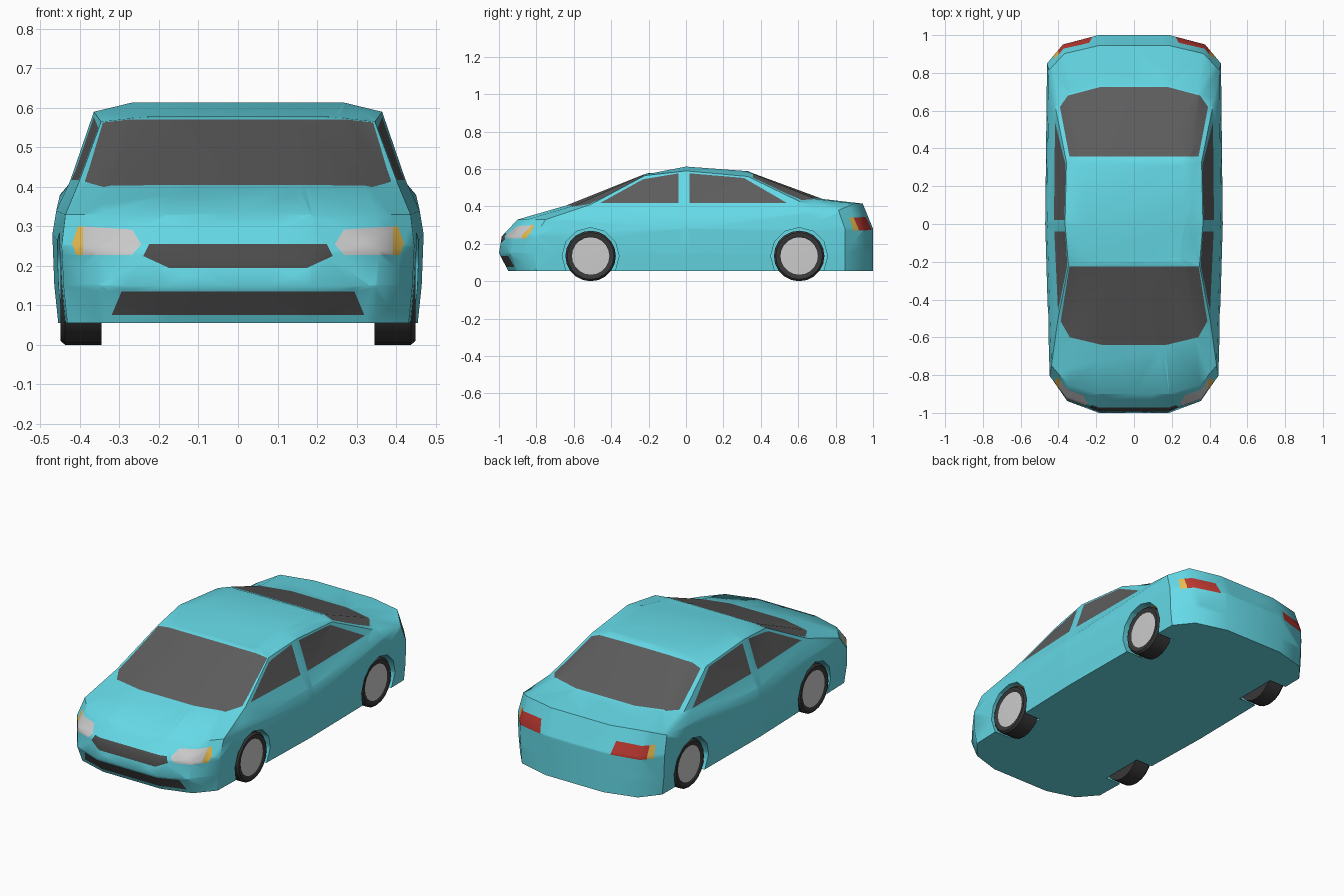
import bpy, bmesh, math
from mathutils import Vector, Matrix

if "Cube" in bpy.data.objects:
    bpy.data.objects.remove(bpy.data.objects["Cube"])


def material(name, rgb):
    m = bpy.data.materials.new(name)
    m.diffuse_color = (*rgb, 1)
    m.use_nodes = True
    m.node_tree.nodes["Principled BSDF"].inputs["Base Color"].default_value = m.diffuse_color
    return m


PAINT = material("paint", (0.13, 0.70, 0.80))
GLASS = material("dark_glass", (0.11, 0.11, 0.11))
TRIM = material("dark_trim", (0.07, 0.07, 0.07))
RUBBER = material("rubber", (0.04, 0.04, 0.04))
CLEAR = material("lamp_clear", (0.55, 0.55, 0.55))
RED = material("lamp_red", (0.50, 0.04, 0.03))
AMBER = material("lamp_amber", (0.80, 0.50, 0.08))


def add_object(name, bm, mat=None):
    me = bpy.data.meshes.new(name)
    bm.to_mesh(me)
    bm.free()
    ob = bpy.data.objects.new(name, me)
    bpy.context.collection.objects.link(ob)
    if mat:
        me.materials.append(mat)
    return ob


# Body shell: rings stacked from sill to roof
# width, front y, front corner depth, rear y, rear corner depth,
# z at front, front corner, middle, rear corner, rear
RINGS = [
    (.455, -.95, .15, 1.00, .15, .055, .055, .055, .055, .055),
    (.465, -1.0, .19, 1.00, .15, .15, .15, .15, .15, .15),
    (.470, -.985, .18, 1.00, .15, .24, .25, .28, .28, .28),
    (.460, -.90, .15, .945, .13, .33, .33, .34, .38, .415),
    (.425, -.64, .13, .73, .11, .405, .41, .415, .42, .44),
    (.365, -.22, .00, .35, .02, .573, .565, .59, .56, .58),
    (.270, -.20, .02, .33, .02, .578, .578, .613, .59, .59),
]


def ring_points(w, yf, cf, yr, cr, zf, zfc, zm, zrc, zr):
    half = [(0, yf, zf), (.40 * w, yf, zf), (.76 * w, yf + .33 * cf, zf),
            (.95 * w, yf + cf, zfc), (w, 0, zm), (.98 * w, yr - cr, zrc),
            (.80 * w, yr - .33 * cr, zr), (.40 * w, yr, zr), (0, yr, zr)]
    return half + [(-x, y, z) for x, y, z in half[-2:0:-1]]


bm = bmesh.new()
rings = [[bm.verts.new(p) for p in ring_points(*r)] for r in RINGS]
n = len(rings[0])
for lo, hi in zip(rings, rings[1:]):
    for i in range(n):
        j = (i + 1) % n
        bm.faces.new((lo[i], lo[j], hi[j], hi[i]))
for ring in (rings[0], rings[-1]):
    for i in range(n // 2):
        quad = [ring[i], ring[i + 1], ring[(n - i - 1) % n], ring[(n - i) % n]]
        bm.faces.new(list(dict.fromkeys(quad)))
bmesh.ops.recalc_face_normals(bm, faces=bm.faces[:])
bmesh.ops.triangulate(bm, faces=bm.faces[:])
body = add_object("body_shell", bm, PAINT)

# Wheel arches
AXLES = (-.51, .605)
WHEEL_Z = .135
bm = bmesh.new()
for s in (1, -1):
    for y in AXLES:
        m = Matrix.Translation((s * .49, y, WHEEL_Z)) @ Matrix.Rotation(math.pi / 2, 4, 'Y')
        bmesh.ops.create_cone(bm, cap_ends=True, segments=12, radius1=.152,
                              radius2=.152, depth=.30, matrix=m)
cutter = add_object("arch_cutter", bm)
cutter.hide_render = True
mod = body.modifiers.new("arches", 'BOOLEAN')
mod.operation = 'DIFFERENCE'
mod.solver = 'EXACT'
mod.object = cutter
bpy.context.view_layer.objects.active = body
bpy.ops.object.modifier_apply(modifier=mod.name)
bpy.data.objects.remove(cutter)

shell = bmesh.new()
shell.from_mesh(body.data)
bmesh.ops.triangulate(shell, faces=shell.faces[:])
shell.normal_update()


def panel(name, outline, axes, facing, mat):
    """Cut a convex outline, seen along an axis, out of the shell as its own object."""
    facing = Vector(facing)
    pts = []
    for p in outline:
        v = Vector((0, 0, 0))
        v[axes[0]], v[axes[1]] = p
        pts.append(v)
    centre = sum(pts, Vector()) / len(pts)
    planes = []

    def inside():
        return [f for f in shell.faces if f.normal.dot(facing) > .25 and
                all((f.calc_center_median() - co).dot(no) > 0 for co, no in planes)]

    for a, b in zip(pts, pts[1:] + pts[:1]):
        no = (b - a).cross(facing).normalized()
        if (centre - a).dot(no) < 0:
            no = -no
        faces = inside()
        edges = {e for f in faces for e in f.edges}
        verts = {v for f in faces for v in f.verts}
        bmesh.ops.bisect_plane(shell, geom=list(verts) + list(edges) + faces,
                               dist=1e-5, plane_co=a, plane_no=no)
        shell.normal_update()
        planes.append((a, no))
    faces = inside()
    part, made = bmesh.new(), {}
    for f in faces:
        for v in f.verts:
            if v not in made:
                made[v] = part.verts.new(v.co)
        part.faces.new([made[v] for v in f.verts])
    bmesh.ops.delete(shell, geom=faces, context='FACES')
    add_object(name, part, mat)


def both(half):
    return half + [(-x, y) for x, y in reversed(half)]


FRONT, BACK, TOP = (0, -1, 0), (0, 1, 0), (0, 0, 1)

# Windscreen and rear window
panel("windscreen", both([(.17, -.64), (.34, -.60), (.388, -.515), (.342, -.225)]), (0, 1), TOP, GLASS)
panel("rear_window", both([(.18, .725), (.35, .68), (.392, .62), (.342, .358)]), (0, 1), TOP, GLASS)

# Grilles
panel("upper_grille", both([(.175, .195), (.24, .225), (.225, .255)]), (0, 2), FRONT, TRIM)
panel("lower_grille", both([(.32, .075), (.295, .135)]), (0, 2), FRONT, TRIM)

# Side windows and lamps, both sides
for s, side in ((1, "right"), (-1, "left")):
    panel(side + "_front_window", [(-.46, .418), (-.23, .545), (-.04, .577), (-.04, .418)],
          (1, 2), (s, 0, 0), GLASS)
    panel(side + "_rear_window", [(.02, .418), (.02, .577), (.31, .552), (.54, .418)],
          (1, 2), (s, 0, 0), GLASS)
    for name, facing, mat, pts in (
        ("headlight", FRONT, CLEAR, [(.245, .255), (.268, .228), (.393, .228), (.393, .30), (.268, .292)]),
        ("front_indicator", FRONT, AMBER, [(.393, .228), (.41, .228), (.42, .257), (.405, .30), (.393, .30)]),
        ("tail_light", BACK, RED, [(.22, .275), (.40, .27), (.40, .34), (.235, .345)]),
        ("rear_indicator", BACK, AMBER, [(.40, .27), (.425, .27), (.42, .34), (.40, .34)]),
    ):
        panel(side + "_" + name, [(s * x, z) for x, z in pts], (0, 2), facing, mat)
shell.to_mesh(body.data)
shell.free()


def lathe(name, profile, s, y, mat):
    """Spin (x, radius) points about a wheel axle."""
    bm = bmesh.new()
    vs = [bm.verts.new((s * x, y, WHEEL_Z - r)) for x, r in profile]
    es = [bm.edges.new(p) for p in zip(vs, vs[1:])]
    bmesh.ops.spin(bm, geom=vs + es, cent=(0, y, WHEEL_Z), axis=(1, 0, 0),
                   angle=math.tau, steps=20)
    bmesh.ops.remove_doubles(bm, verts=bm.verts[:], dist=1e-4)
    bmesh.ops.recalc_face_normals(bm, faces=bm.faces[:])
    if sum(f.normal.x * f.calc_area() * s for f in bm.faces
           if f.calc_center_median().x * s > .43) < 0:
        bmesh.ops.reverse_faces(bm, faces=bm.faces[:])
    add_object(name, bm, mat)


# Wheels
for s, side in ((1, "right"), (-1, "left")):
    for y, end in zip(AXLES, ("front", "rear")):
        lathe(f"{end}_{side}_tyre", [(.345, 0), (.345, .135), (.438, .135), (.449, .125),
                                     (.449, .112), (.443, .10)], s, y, RUBBER)
        lathe(f"{end}_{side}_hubcap", [(.443, .10), (.445, 0)], s, y, CLEAR)

# Smooth shading with sharp creases kept
bpy.ops.object.select_all(action='SELECT')
bpy.context.view_layer.objects.active = body
bpy.ops.object.shade_smooth_by_angle(angle=math.radians(38))
